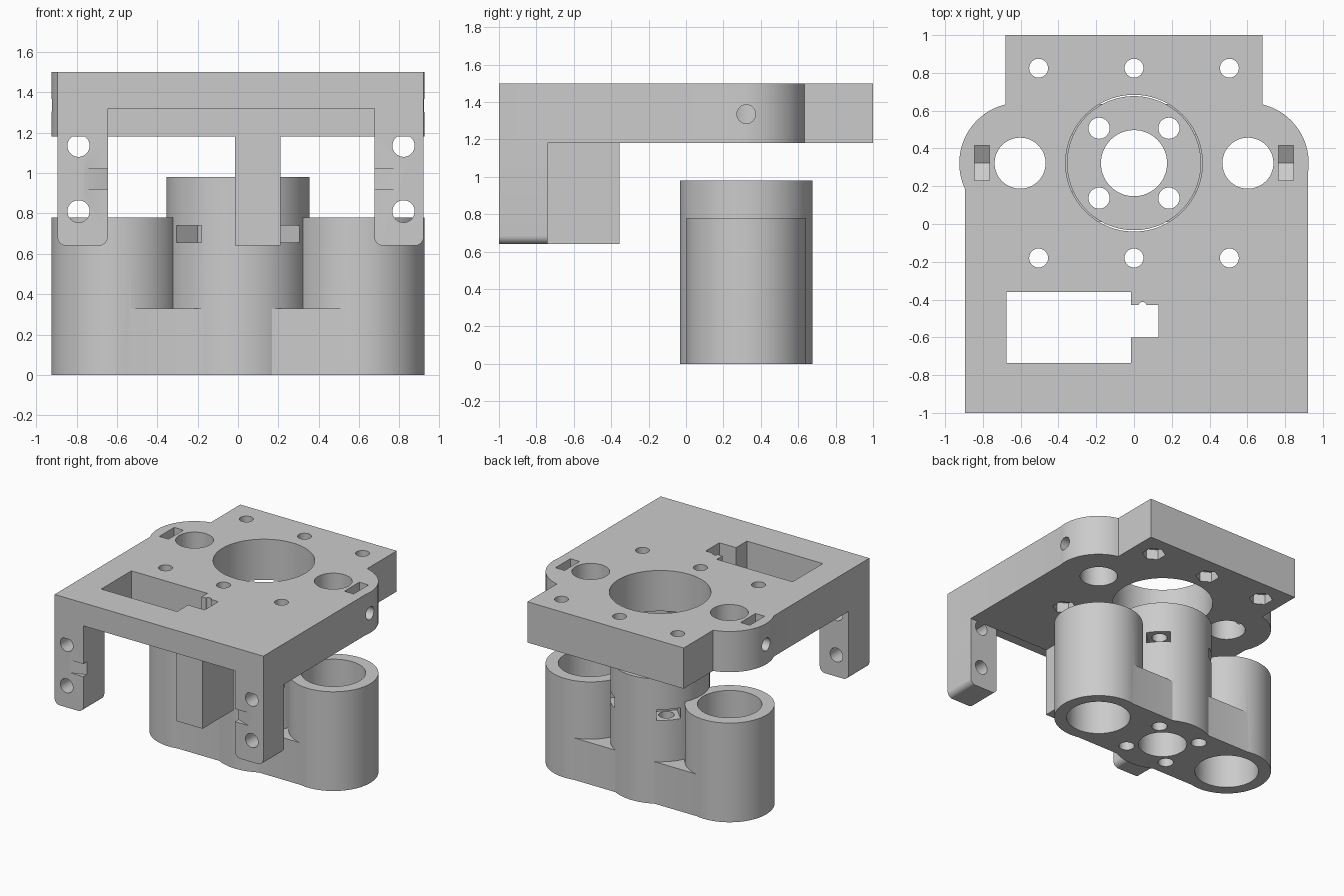
import bpy, bmesh
from math import radians, cos, sin
from mathutils import Matrix, Vector

if "Cube" in bpy.data.objects:
    bpy.data.objects.remove(bpy.data.objects["Cube"], do_unlink=True)

grey = bpy.data.materials.new("light_grey_plastic")
grey.use_nodes = True
grey.diffuse_color = (0.6, 0.6, 0.6, 1)
grey.node_tree.nodes["Principled BSDF"].inputs["Base Color"].default_value = (0.6, 0.6, 0.6, 1)

CY = 0.322          # shared y of the shaft axes
TUBE_X = 0.605      # x of the side tubes
BOTTOM, TOP = 1.18, 1.5


def finish(bm, name):
    bmesh.ops.recalc_face_normals(bm, faces=bm.faces)
    mesh = bpy.data.meshes.new(name)
    bm.to_mesh(mesh)
    bm.free()
    mesh.materials.append(grey)
    obj = bpy.data.objects.new(name, mesh)
    bpy.context.collection.objects.link(obj)
    return obj


def box(name, x0, x1, y0, y1, z0, z1):
    bm = bmesh.new()
    bmesh.ops.create_cube(bm, size=1)
    for v in bm.verts:
        v.co = Vector((x1 if v.co.x > 0 else x0, y1 if v.co.y > 0 else y0, z1 if v.co.z > 0 else z0))
    return finish(bm, name)


def cyl(name, centre, r, length, axis="Z", n=64, spin=0):
    """Cylinder centred on a point, along the given axis."""
    bm = bmesh.new()
    turn = {"X": Matrix.Rotation(radians(90), 4, "Y"), "Y": Matrix.Rotation(radians(90), 4, "X"),
            "Z": Matrix.Identity(4)}[axis]
    bmesh.ops.create_cone(bm, cap_ends=True, segments=n, radius1=r, radius2=r, depth=length,
                          matrix=Matrix.Translation(centre) @ turn @ Matrix.Rotation(radians(spin), 4, "Z"))
    return finish(bm, name)


def vcyl(name, x, y, z0, z1, r, n=64):
    return cyl(name, (x, y, (z0 + z1) / 2), r, z1 - z0, n=n)


def prism(name, points, offset):
    """Flat outline pushed along the offset vector."""
    bm = bmesh.new()
    face = bm.faces.new([bm.verts.new(p) for p in points])
    moved = bmesh.ops.extrude_face_region(bm, geom=[face])["geom"]
    bmesh.ops.translate(bm, vec=offset, verts=[g for g in moved if isinstance(g, bmesh.types.BMVert)])
    return finish(bm, name)


def arc(cx, cy, r, a0, a1, n):
    return [(cx + r * cos(radians(a0 + (a1 - a0) * i / n)), cy + r * sin(radians(a0 + (a1 - a0) * i / n)))
            for i in range(n + 1)]


def combine(target, other, operation="DIFFERENCE"):
    other.hide_render = True
    mod = target.modifiers.new("bool", "BOOLEAN")
    mod.operation, mod.solver, mod.object = operation, "EXACT", other
    bpy.context.view_layer.objects.active = target
    bpy.ops.object.modifier_apply(modifier=mod.name)
    bpy.data.objects.remove(other, do_unlink=True)


# Top plate outline with a rounded lobe on each side
outline = [(-0.895, -1), (0.92, -1)]
outline += arc(TUBE_X, CY, 0.32, -10, 76.5, 24) + [(0.68, 1), (-0.68, 1)]
outline += arc(-TUBE_X, CY, 0.32, 103.5, 205, 28)
plate = prism("top_plate", [(x, y, BOTTOM) for x, y in outline], (0, 0, TOP - BOTTOM))

# Underside recess behind the front edge, and the window
combine(plate, box("recess", -0.645, 0.675, -1.1, -0.74, 1.0, 1.32))
combine(plate, box("window", -0.675, -0.015, -0.735, -0.36, 1, 1.6))
combine(plate, box("window_notch", -0.1, 0.13, -0.6, -0.43, 1, 1.6))
combine(plate, vcyl("window_bump", 0.045, -0.433, 1, 1.6, 0.021, 24))

# Shaft holes
combine(plate, vcyl("centre_hole", 0, CY, 1, 1.6, 0.362, 96))
for s in (-1, 1):
    combine(plate, vcyl("shaft_hole", s * 0.603, CY, 1, 1.6, 0.135))

# Screw holes with hexagonal nut pockets underneath
for x in (-0.505, 0, 0.505):
    for y in (-0.18, 0.825):
        combine(plate, vcyl("screw_hole", x, y, 1, 1.6, 0.05, 32))
        combine(plate, vcyl("nut_pocket", x, y, 1, BOTTOM + 0.08, 0.085, 6))

# Clamp screws and their nut traps in the lobes
for s in (-1, 1):
    combine(plate, cyl("clamp_hole", (s * 0.82, CY, 1.335), 0.05, 0.3, "X", 32))
    hexagon = [(s * 0.765, y, z) for y, z in arc(CY, 1.335, 0.107, 180 + 30, 330, 2)]
    trap = hexagon + [(s * 0.765, CY + 0.0925, 1.6), (s * 0.765, CY - 0.0925, 1.6)]
    combine(plate, prism("nut_trap", trap, (s * 0.08, 0, 0)))

# Front legs with rounded feet, bolt holes and a tapered wire notch
legs = []
for name, x0, x1, inner in (("right_leg", -0.895, -0.645, 1), ("left_leg", 0.675, 0.92, -1)):
    foot = arc(x0 + 0.045, 0.685, 0.045, 180, 270, 8) + arc(x1 - 0.045, 0.685, 0.045, 270, 360, 8)
    foot += [(x1, BOTTOM), (x0, BOTTOM)]
    leg = prism(name, [(x, -1, z) for x, z in foot], (0, 0.26, 0))
    for z in (0.81, 1.135):
        x = -0.79 if inner > 0 else 0.82
        combine(leg, cyl("bolt_hole", (x, -0.87, z), 0.055, 0.4, "Y", 32))
    edge = x1 if inner > 0 else x0
    wedge = [(edge - inner * 0.115, -1.0), (edge - inner * 0.115, -1.02),
             (edge + inner * 0.02, -1.02), (edge + inner * 0.02, -0.95)]
    combine(leg, prism("wire_notch", [(x, y, 0.92) for x, y in wedge], (0, 0, 0.1)))
    legs.append(leg)

# Hanging post with a channel down one side
post = box("hanging_post", -0.015, 0.21, -0.74, -0.355, 0.64, BOTTOM)
combine(post, box("channel", -0.1, 0.13, -0.6, -0.43, 0.5, 1.4))
combine(post, vcyl("channel_bump", 0.045, -0.433, 0.5, 1.4, 0.021, 24))

# Lower carrier: web, two side tubes and a taller middle boss
carrier = box("tube_carrier", -TUBE_X, TUBE_X, CY - 0.312, CY + 0.312, 0, 0.33)
for s in (-1, 1):
    combine(carrier, vcyl("side_tube", s * TUBE_X, CY, 0, 0.78, 0.32, 80), "UNION")
combine(carrier, vcyl("middle_boss", 0, CY, 0, 0.98, 0.355, 96), "UNION")
for s in (-1, 1):
    combine(carrier, vcyl("side_bore", s * TUBE_X, CY, -0.1, 1.2, 0.23))
combine(carrier, vcyl("middle_bore", 0, CY, -0.1, 1.2, 0.175))

# Four diagonal screws through the boss, each with a nut slot from outside
for sx in (-1, 1):
    for sy in (-1, 1):
        combine(carrier, vcyl("boss_screw", sx * 0.185, CY + sy * 0.185, -0.1, 1.2, 0.056, 32))
        d = Vector((sx, sy, 0)).normalized()
        side = Vector((-d.y, d.x, 0)) * 0.088
        base = Vector((0, CY, 0.655))
        corners = [base + d * 0.195 - side, base + d * 0.42 - side,
                   base + d * 0.42 + side, base + d * 0.195 + side]
        combine(carrier, prism("nut_slot", corners, (0, 0, 0.085)))

# Smooth the round walls, keep edges sharp
for obj in [plate, post, carrier] + legs:
    bpy.ops.object.select_all(action="DESELECT")
    obj.select_set(True)
    bpy.context.view_layer.objects.active = obj
    bpy.ops.object.shade_smooth_by_angle(angle=radians(25))
